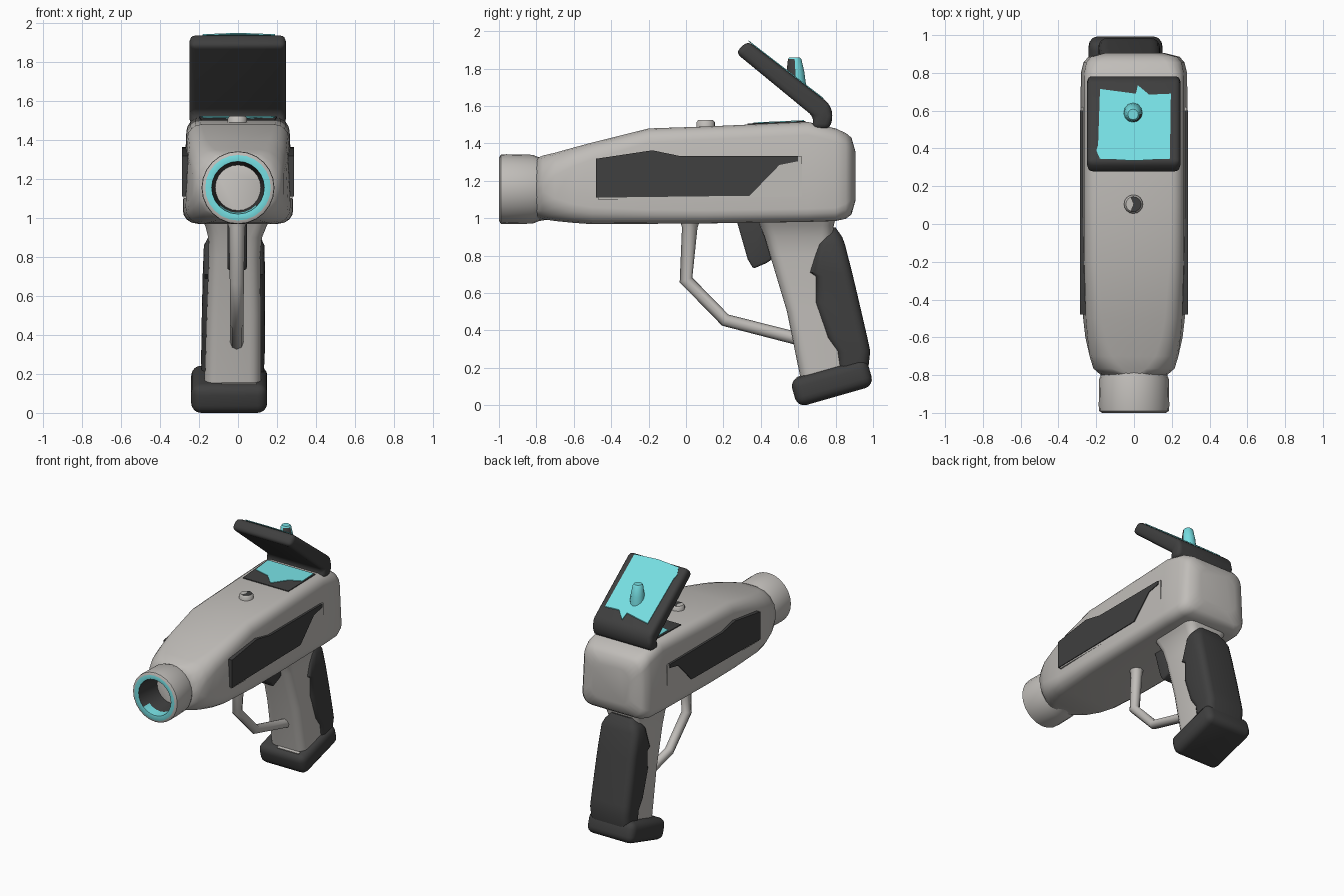
import bpy, bmesh, math
from mathutils import Vector, Matrix

if "Cube" in bpy.data.objects:
    bpy.data.objects.remove(bpy.data.objects["Cube"])


def material(name, rgb):
    m = bpy.data.materials.new(name)
    m.diffuse_color = (*rgb, 1)
    m.use_nodes = True
    m.node_tree.nodes["Principled BSDF"].inputs["Base Color"].default_value = m.diffuse_color
    return m


LIGHT = material("warm light grey", (0.53, 0.51, 0.485))
DARK = material("charcoal", (0.05, 0.05, 0.05))
CYAN = material("cyan", (0.18, 0.73, 0.76))


def finish(bm, name, mats, angle=40, bevel=0, segs=3):
    bmesh.ops.recalc_face_normals(bm, faces=bm.faces)
    me = bpy.data.meshes.new(name)
    bm.to_mesh(me)
    bm.free()
    ob = bpy.data.objects.new(name, me)
    bpy.context.collection.objects.link(ob)
    for m in mats:
        me.materials.append(m)
    if bevel:
        b = ob.modifiers.new("bevel", 'BEVEL')
        b.width, b.segments, b.limit_method = bevel, segs, 'ANGLE'
        b.angle_limit = math.radians(25)
    bpy.ops.object.select_all(action='DESELECT')
    ob.select_set(True)
    bpy.context.view_layer.objects.active = ob
    if bevel:
        bpy.ops.object.modifier_apply(modifier="bevel")
    bpy.ops.object.shade_smooth_by_angle(angle=math.radians(angle))
    return ob


def rounded(hw, hh, r, k=4):
    """Rounded rectangle outline around the origin."""
    r = min(r, hw * 0.99, hh * 0.99)
    pts = []
    for q, (sx, sy) in enumerate([(1, 1), (-1, 1), (-1, -1), (1, -1)]):
        for i in range(k + 1):
            a = math.pi / 2 * (q + i / k)
            pts.append((sx * (hw - r) + r * math.cos(a), sy * (hh - r) + r * math.sin(a)))
    return pts


def loft(bm, rings, caps=True):
    vs = [[bm.verts.new(p) for p in ring] for ring in rings]
    n = len(vs[0])
    for a, b in zip(vs, vs[1:]):
        for i in range(n):
            j = (i + 1) % n
            bm.faces.new((a[i], a[j], b[j], b[i]))
    if caps:
        bm.faces.new(vs[0])
        bm.faces.new(vs[-1])


def column(name, sections, mat, r):
    """Upright loft; sections are z, front y, back y, x centre, half width."""
    bm = bmesh.new()
    loft(bm, [[(cx + u, (y0 + y1) / 2 + v, z) for u, v in rounded(hw, (y1 - y0) / 2, r)]
              for z, y0, y1, cx, hw in sections])
    return finish(bm, name, [mat])


def prism(name, yz, x0, x1, mat, bevel=0.0):
    """Side outline in y, z pulled across x."""
    bm = bmesh.new()
    loft(bm, [[(x, y, z) for y, z in yz] for x in (x0, x1)])
    return finish(bm, name, [mat], bevel=bevel)


def sheet(name, xy, height, mat, t=0.006):
    """Thin plate lying on the surface z = height(y)."""
    bm = bmesh.new()
    loft(bm, [[(x, y, height(y) + d) for x, y in xy] for d in (-t / 2, t / 2)])
    return finish(bm, name, [mat], angle=20)


def box(name, size, loc, tilt, mat, bevel=0.0):
    bm = bmesh.new()
    bmesh.ops.create_cube(bm, size=1, matrix=Matrix.Translation(loc)
                          @ Matrix.Rotation(tilt, 4, 'X') @ Matrix.Diagonal((*size, 1)))
    return finish(bm, name, [mat], bevel=bevel, segs=4)


# Main housing: y, half width, bottom z, top z, corner radius
body = [(-0.80, 0.175, 0.99, 1.32, 0.165), (-0.765, 0.215, 0.995, 1.335, 0.15),
        (-0.70, 0.235, 0.985, 1.35, 0.12), (-0.60, 0.252, 0.975, 1.378, 0.10),
        (-0.50, 0.262, 0.968, 1.405, 0.09), (-0.20, 0.272, 0.97, 1.48, 0.075),
        (0.10, 0.274, 0.972, 1.49, 0.07), (0.65, 0.274, 0.98, 1.515, 0.07),
        (0.80, 0.272, 0.985, 1.48, 0.07), (0.855, 0.26, 0.997, 1.455, 0.08),
        (0.885, 0.235, 1.02, 1.43, 0.08), (0.905, 0.16, 1.09, 1.36, 0.08)]
bm = bmesh.new()
rings = []
for y, hw, z0, z1, r in body:
    hh = (z1 - z0) / 2
    rings.append([(u * (1 - 0.045 * (v / hh)) if y > -0.65 else u, y, z0 + hh + v)
                  for u, v in rounded(hw, hh, r)])
loft(bm, rings)
finish(bm, "body", [LIGHT], 45)

# Muzzle: turned profile of y, radius; the last spans form the lit rim and the bore
prof = [(-0.72, 0.16), (-0.785, 0.17), (-0.82, 0.184), (-0.96, 0.187), (-0.99, 0.185),
        (-1.0, 0.168), (-0.995, 0.135), (-0.93, 0.128), (-0.72, 0.11)]
N = 24
bm = bmesh.new()
loft(bm, [[(r * math.cos(2 * math.pi * i / N), y, 1.155 + r * math.sin(2 * math.pi * i / N))
           for i in range(N)] for y, r in prof])
bm.normal_update()
for f in bm.faces:
    c = f.calc_center_median()
    rad = math.hypot(c.x, c.z - 1.155)
    if c.y < -0.99 and rad < 0.168:
        f.material_index = 1
    elif rad < 0.138:
        low = c.y < -0.94 and c.z < 1.155 - 0.09
        f.material_index = 1 if low else 2
finish(bm, "muzzle", [LIGHT, CYAN, DARK])

# Side panels with a light raised bed and a dark inlay
bed = [(-0.47, 1.10), (0.62, 1.10), (0.62, 1.33), (-0.47, 1.31)]
inlay = [(-0.48, 1.11), (0.34, 1.12), (0.50, 1.285), (0.60, 1.305), (0.60, 1.332),
         (-0.03, 1.332), (-0.18, 1.363), (-0.48, 1.318)]
for side, s in (("right", 1), ("left", -1)):
    prism(side + "_panel_bed", bed, s * 0.22, s * 0.28, LIGHT)
    prism(side + "_panel_inlay", inlay, s * 0.22, s * 0.286, DARK)

# Flip-up screen with its hinge foot, display and control stick
prism("screen_frame", [(0.33, 1.948), (0.77, 1.61), (0.787, 1.54), (0.765, 1.475),
                       (0.67, 1.475), (0.685, 1.54), (0.265, 1.885)],
      -0.248, 0.245, DARK, 0.03)
slope = (1.61 - 1.948) / (0.77 - 0.33)
sheet("display", [(-0.20, 0.39), (-0.18, 0.345), (0.0, 0.335), (0.19, 0.345), (0.195, 0.69),
                  (0.08, 0.685), (0.02, 0.735), (0.01, 0.69), (-0.18, 0.715), (-0.19, 0.42)],
      lambda y: 1.948 + slope * (y - 0.33) + 0.003, CYAN)
bm = bmesh.new()
stick = [(1.66, 0.052), (1.72, 0.052), (1.78, 0.048), (1.85, 0.036), (1.86, 0.028)]
loft(bm, [[(-0.005 + r * math.cos(math.pi * i / 6), 0.59 - 0.06 * (z - 1.7) + r * math.sin(math.pi * i / 6), z)
           for i in range(12)] for z, r in stick])
for f in bm.faces:
    c = f.calc_center_median()
    if c.x > 0.0 and c.y < 0.575 and c.z < 1.85:
        f.material_index = 1
finish(bm, "control_stick", [CYAN, DARK])


# Recess patch under the screen
def deck(y):
    return 1.49 + (y - 0.1) * 0.0455 + 0.003


sheet("deck_patch", [(-0.19, 0.33), (0.19, 0.33), (0.2, 0.64), (-0.2, 0.64)], deck, DARK)
sheet("deck_glow", [(-0.18, 0.47), (-0.06, 0.44), (0.02, 0.36), (0.10, 0.46), (0.19, 0.50),
                    (0.19, 0.63), (-0.19, 0.63)], lambda y: deck(y) + 0.004, CYAN)

# Round button on top
bm = bmesh.new()
loft(bm, [[(-0.003 + r * math.cos(math.pi * i / 8), 0.105 + r * math.sin(math.pi * i / 8), z)
           for i in range(16)] for z, r in [(1.47, 0.05), (1.512, 0.05), (1.524, 0.04), (1.524, 0.002)]])
for f in bm.faces:
    c = f.calc_center_median()
    if c.z > 1.52 and c.x > -0.01:
        f.material_index = 1
finish(bm, "top_button", [LIGHT, DARK])

# Grip: light core and dark rear wrap
column("grip_core", [(1.0, 0.38, 0.80, -0.01, 0.18), (0.96, 0.395, 0.79, -0.01, 0.158),
                     (0.90, 0.42, 0.785, -0.015, 0.138), (0.80, 0.45, 0.80, -0.018, 0.132),
                     (0.50, 0.54, 0.88, -0.022, 0.14), (0.13, 0.615, 0.93, -0.028, 0.145)],
       LIGHT, 0.06)
column("grip_wrap", [(0.95, 0.745, 0.80, -0.018, 0.09), (0.90, 0.71, 0.835, -0.018, 0.135),
                     (0.86, 0.70, 0.85, -0.02, 0.155), (0.71, 0.655, 0.888, -0.021, 0.16),
                     (0.69, 0.685, 0.893, -0.021, 0.16), (0.55, 0.685, 0.926, -0.023, 0.162),
                     (0.36, 0.75, 0.97, -0.025, 0.163), (0.29, 0.80, 0.985, -0.026, 0.163),
                     (0.20, 0.81, 0.975, -0.028, 0.16)], DARK, 0.05)

# Grip base
tilt = math.radians(16)
centre = Vector((-0.045, 0.78, 0.121))
box("grip_base", (0.39, 0.425, 0.155), centre, tilt, DARK, 0.05)
box("base_trim", (0.18, 0.02, 0.008),
    centre + Matrix.Rotation(tilt, 3, 'X') @ Vector((0.05, -0.165, 0.077)), tilt, LIGHT)

# Trigger and its guard
prism("trigger", [(0.27, 0.99), (0.42, 0.99), (0.46, 0.78), (0.43, 0.76), (0.36, 0.73), (0.33, 0.78)],
      -0.055, 0.045, DARK, 0.012)
cu = bpy.data.curves.new("trigger_guard", 'CURVE')
cu.dimensions, cu.bevel_depth, cu.bevel_resolution = '3D', 0.036, 2
path = [(0.02, 1.0, 1.6), (0.02, 0.95, 1.15), (0.0, 0.67, 1.0), (0.21, 0.455, 0.95), (0.60, 0.355, 0.95)]
sp = cu.splines.new('POLY')
sp.points.add(len(path) - 1)
for p, (y, z, r) in zip(sp.points, path):
    p.co, p.radius = (-0.006, y, z, 1), r
cu.materials.append(LIGHT)
guard = bpy.data.objects.new("trigger_guard", cu)
bpy.context.collection.objects.link(guard)
bpy.ops.object.select_all(action='DESELECT')
guard.select_set(True)
bpy.context.view_layer.objects.active = guard
bpy.ops.object.convert(target='MESH')
bpy.ops.object.shade_smooth_by_angle(angle=math.radians(50))
